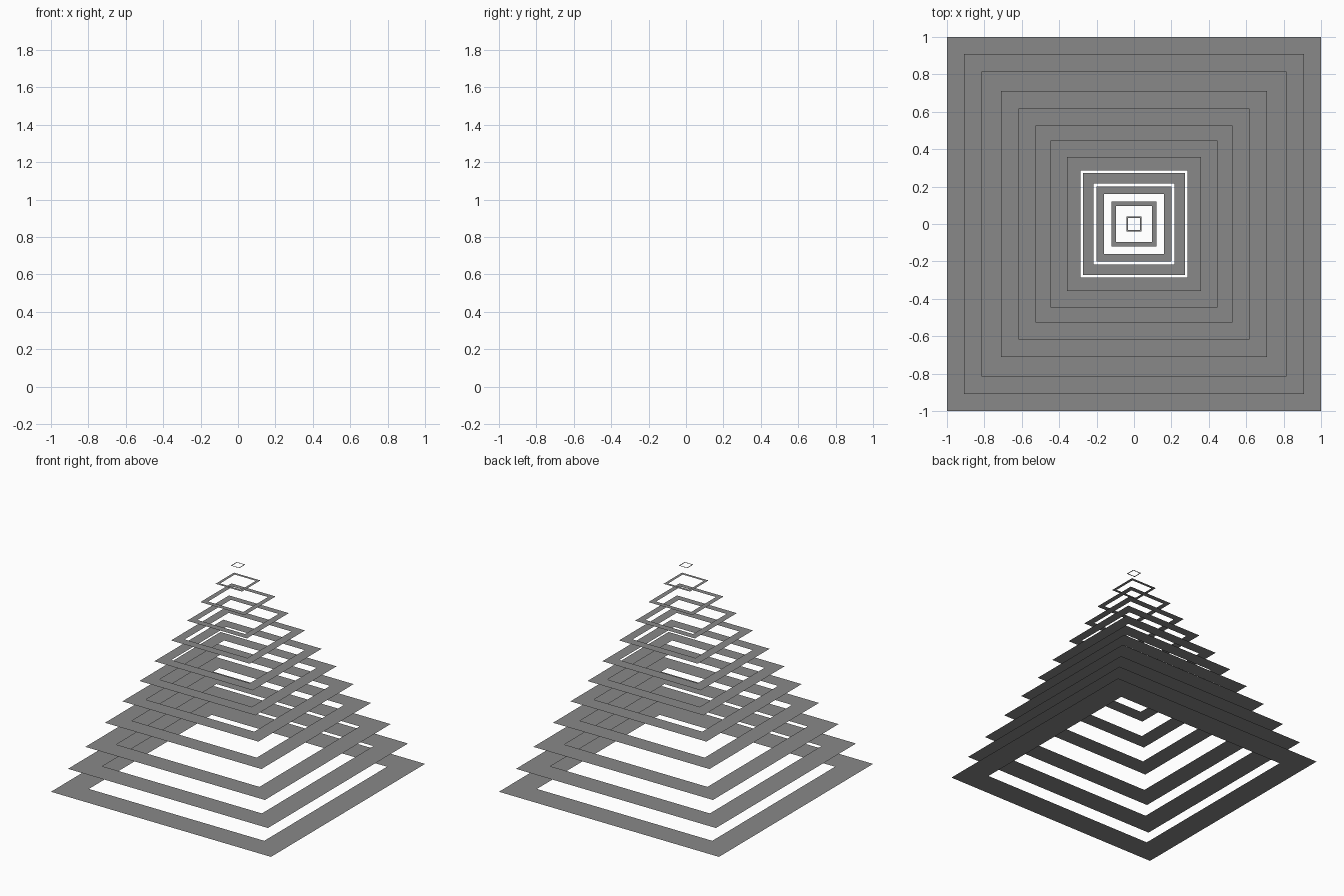
import bpy

if "Cube" in bpy.data.objects:
    bpy.data.objects.remove(bpy.data.objects["Cube"])

# One flat grey for every ring
grey = bpy.data.materials.new("mid grey")
grey.diffuse_color = (0.25, 0.25, 0.25, 1.0)
grey.use_nodes = True
grey.node_tree.nodes["Principled BSDF"].inputs["Base Color"].default_value = grey.diffuse_color

INNER = 0.797  # opening size relative to the outer edge


def square(half, z):
    return [(-half, -half, z), (half, -half, z), (half, half, z), (-half, half, z)]


def flat_ring(name, half, z):
    """Paper-thin square frame facing up."""
    verts = square(half, z) + square(half * INNER, z)
    faces = [(i, (i + 1) % 4, (i + 1) % 4 + 4, i + 4) for i in range(4)]
    mesh = bpy.data.meshes.new(name)
    mesh.from_pydata(verts, [], faces)
    mesh.materials.append(grey)
    obj = bpy.data.objects.new(name, mesh)
    bpy.context.collection.objects.link(obj)
    return obj


# Floating rings from base to tip: (outer half width, height)
RINGS = [
    (1.0, 0.0), (0.909, 0.178), (0.816, 0.348), (0.711, 0.534),
    (0.618, 0.699), (0.527, 0.856), (0.447, 1.009), (0.358, 1.170),
    (0.272, 1.322), (0.201, 1.467), (0.120, 1.608), (0.039, 1.748),
]
for n, (half, z) in enumerate(RINGS, 1):
    flat_ring(f"pyramid_ring_{n:02d}", half, z)
